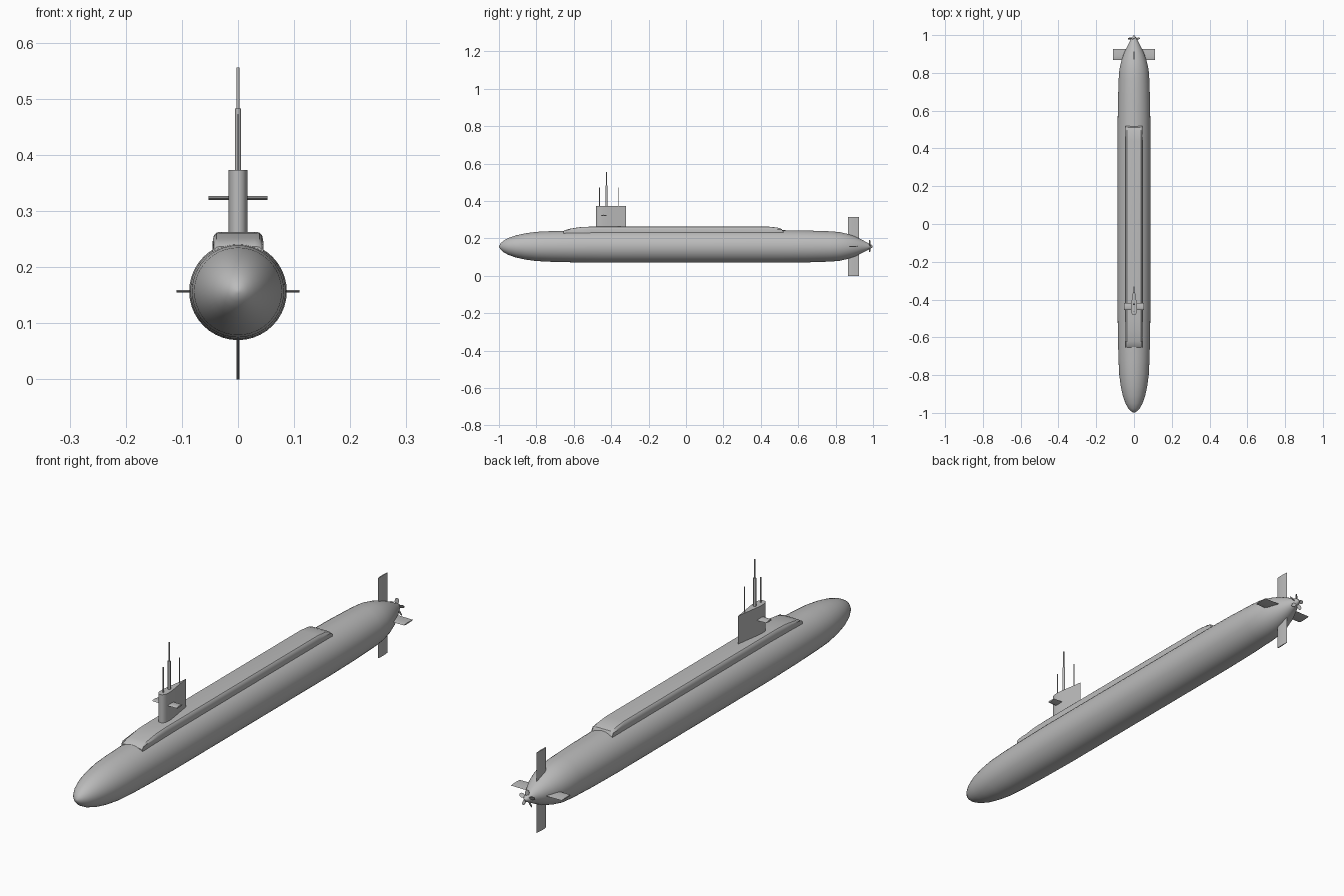
import bpy
import bmesh
import math
from mathutils import Matrix, Vector

cube = bpy.data.objects.get("Cube")
if cube:
    bpy.data.objects.remove(cube, do_unlink=True)

AXIS_Z = 0.157

grey = bpy.data.materials.new("hull_grey")
grey.use_nodes = True
grey.diffuse_color = (0.5, 0.5, 0.5, 1)
grey.node_tree.nodes["Principled BSDF"].inputs["Base Color"].default_value = (0.5, 0.5, 0.5, 1)


def finish(name, bm, angle=35):
    """Turn a bmesh into a named, shaded object."""
    bmesh.ops.recalc_face_normals(bm, faces=bm.faces)
    mesh = bpy.data.meshes.new(name)
    bm.to_mesh(mesh)
    bm.free()
    mesh.materials.append(grey)
    obj = bpy.data.objects.new(name, mesh)
    bpy.context.collection.objects.link(obj)
    bpy.ops.object.select_all(action='DESELECT')
    obj.select_set(True)
    bpy.context.view_layer.objects.active = obj
    bpy.ops.object.shade_smooth_by_angle(angle=math.radians(angle))
    return obj


def loft(name, rings, angle=35):
    """Skin a list of equal-length closed rings and cap both ends."""
    bm = bmesh.new()
    loops = [[bm.verts.new(p) for p in ring] for ring in rings]
    n = len(loops[0])
    for a, b in zip(loops, loops[1:]):
        for i in range(n):
            j = (i + 1) % n
            bm.faces.new((a[i], a[j], b[j], b[i]))
    bm.faces.new(loops[0])
    bm.faces.new(loops[-1])
    return finish(name, bm, angle)


def foil(length, width, steps=8):
    """Teardrop outline (across, along): round at the front, pointed behind."""
    half = []
    for i in range(steps + 1):
        t = (i / steps) ** 2
        half.append((width * 1.3 * (math.sqrt(t) - t) * (2 - t) * 1.25, t * length))
    return half + [(-w, s) for w, s in half[-2:0:-1]]


def cylinder(name, y, radius, bottom, top):
    ring = [(radius * math.cos(a), y + radius * math.sin(a))
            for a in (i * math.tau / 12 for i in range(12))]
    return loft(name, [[(x, v, z) for x, v in ring] for z in (bottom, top)])


# Hull: body of revolution, (y, radius)
hull_profile = [(-0.999, 0.004), (-0.99, 0.018), (-0.975, 0.031), (-0.95, 0.045), (-0.91, 0.059),
                (-0.86, 0.070), (-0.8, 0.078), (-0.72, 0.082), (-0.6, 0.085), (-0.45, 0.087),
                (0.5, 0.087), (0.65, 0.085), (0.77, 0.081), (0.82, 0.077), (0.86, 0.068),
                (0.9, 0.055), (0.94, 0.036), (0.97, 0.020), (0.99, 0.010), (0.998, 0.003)]
SIDES = 40
loft("hull", [[(r * math.cos(i * math.tau / SIDES), y, AXIS_Z + r * math.sin(i * math.tau / SIDES))
               for i in range(SIDES)] for y, r in hull_profile], 40)


# Raised deck: rounded box section, ramped at both ends
def deck_ring(y, top):
    half = [(0.045, 0.19), (0.045, min(top, 0.247)), (0.043, top - 0.006),
            (0.038, top - 0.001), (0.03, top)]
    return [(x, y, z) for x, z in half] + [(-x, y, z) for x, z in reversed(half)]


loft("missile_deck", [deck_ring(y, top) for y, top in
     [(-0.655, 0.237), (-0.648, 0.244), (-0.62, 0.252), (-0.56, 0.261), (-0.5, 0.263),
      (0.44, 0.263), (0.49, 0.258), (0.512, 0.25), (0.52, 0.237)]])

# Sail
sail = foil(0.16, 0.017)
scale = 0.017 / max(w for w, s in sail)
loft("sail", [[(w * scale, -0.482 + s, z) for w, s in sail] for z in (0.24, 0.373)], 40)

# Masts and periscopes
cylinder("front_antenna", -0.462, 0.002, 0.36, 0.472)
cylinder("main_mast", -0.425, 0.0055, 0.36, 0.483)
cylinder("periscope", -0.425, 0.0025, 0.48, 0.556)
cylinder("rear_antenna", -0.362, 0.002, 0.36, 0.472)


def fin(name, direction, root, tip, base_z, lead, chord, taper, thick):
    """Thin streamlined fin reaching outward along a direction in the xz plane."""
    out = Vector(direction)
    side = out.cross(Vector((0, 1, 0)))
    rings = []
    for dist, size in ((root, 1), (tip, taper)):
        start = lead + chord * (1 - size) * 0.5
        shape = [(0, 0), (0.7, 0.12), (1, 0.35), (0.7, 0.7), (0, 1),
                 (-0.7, 0.7), (-1, 0.35), (-0.7, 0.12)]
        rings.append([Vector((0, start + s * chord * size, base_z)) + out * dist + side * w * thick
                      for w, s in shape])
    loft(name, rings)


# Sail planes and tail fins
for label, sx in (("left", 1), ("right", -1)):
    fin(label + "_sail_plane", (sx, 0, 0), 0.005, 0.053, 0.323, -0.457, 0.04, 0.9, 0.0035)
    fin(label + "_stern_plane", (sx, 0, 0), 0.02, 0.11, AXIS_Z, 0.867, 0.06, 0.95, 0.0025)
for label, sz in (("upper", 1), ("lower", -1)):
    fin(label + "_rudder", (0, 0, sz), 0.02, 0.157, AXIS_Z, 0.866, 0.06, 0.97, 0.0025)

# Propeller: pitched, rounded blades around the tail cone
BLADES = 5
bm = bmesh.new()
outline = [(-0.003, 0.006), (-0.008, 0.022), (-0.006, 0.031), (0, 0.035),
           (0.006, 0.031), (0.008, 0.022), (0.003, 0.006)]
for k in range(BLADES):
    turn = Matrix.Rotation(k * math.tau / BLADES, 4, 'Y') @ Matrix.Rotation(math.radians(30), 4, 'Z')
    place = Matrix.Translation((0, 0.982, AXIS_Z)) @ turn
    layers = [[bm.verts.new(place @ Vector((x, d, z))) for x, z in outline] for d in (-0.001, 0.001)]
    for layer in layers:
        bm.faces.new(layer)
    for i in range(len(outline)):
        j = (i + 1) % len(outline)
        bm.faces.new((layers[0][i], layers[0][j], layers[1][j], layers[1][i]))
finish("propeller", bm)
